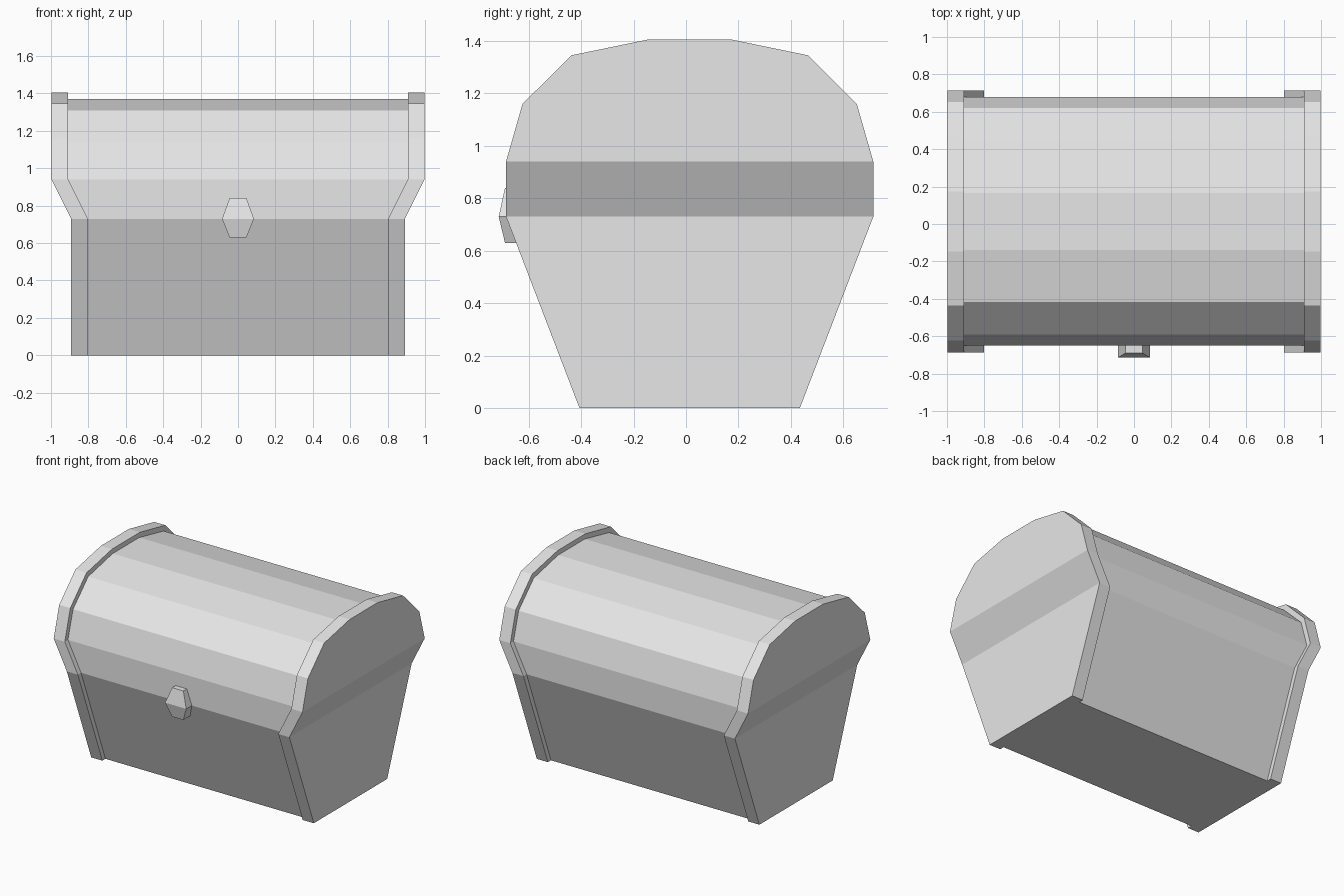
import bpy
import bmesh

cube = bpy.data.objects.get("Cube")
if cube:
    bpy.data.objects.remove(cube, do_unlink=True)

grey = bpy.data.materials.new("plain grey")
grey.use_nodes = True
grey.diffuse_color = (0.8, 0.8, 0.8, 1)
grey.node_tree.nodes["Principled BSDF"].inputs["Base Color"].default_value = grey.diffuse_color

MID_Y = 0.014  # centre of the chest; the latch sticks out in front


def stack(name, rows):
    """Loft rectangles (z, x0, x1, y0, y1) from bottom to top into a solid."""
    bm = bmesh.new()
    rings = [[bm.verts.new(p) for p in ((x0, y0, z), (x1, y0, z), (x1, y1, z), (x0, y1, z))]
             for z, x0, x1, y0, y1 in rows]
    for low, high in zip(rings, rings[1:]):
        for i in range(4):
            j = (i + 1) % 4
            bm.faces.new((low[i], low[j], high[j], high[i]))
    bm.faces.new(rings[0][::-1])
    bm.faces.new(rings[-1])
    bmesh.ops.recalc_face_normals(bm, faces=bm.faces)
    mesh = bpy.data.meshes.new(name)
    bm.to_mesh(mesh)
    bm.free()
    mesh.materials.append(grey)
    obj = bpy.data.objects.new(name, mesh)
    bpy.context.collection.objects.link(obj)
    return obj


def flare(z):
    """How far the ends step outwards at a height."""
    return 0.105 * min(max((z - 0.73) / 0.21, 0), 1)


# Chest body with its rounded lid: (height, half depth)
body = [(0, 0.385), (0.73, 0.664), (0.94, 0.664), (1.14, 0.605), (1.31, 0.432), (1.37, 0.152)]
stack("chest_body", [(z, -0.84 - flare(z), 0.84 + flare(z), MID_Y - d, MID_Y + d)
                     for z, d in body])

# Raised end caps
cap = [(0, 0.42), (0.73, 0.70), (0.94, 0.70), (1.16, 0.637), (1.345, 0.451), (1.405, 0.16)]
for side, s in (("left", 1), ("right", -1)):
    stack(side + "_end_cap", [(z, s * (0.803 + flare(z)), s * (0.892 + flare(z)),
                               MID_Y - d, MID_Y + d) for z, d in cap])

# Six-sided latch with a ridge across the middle: (height, half width, front)
latch = [(0.63, 0.045, -0.69), (0.73, 0.085, -0.714), (0.84, 0.045, -0.69)]
stack("latch", [(z, -w, w, front, -0.58) for z, w, front in latch])
